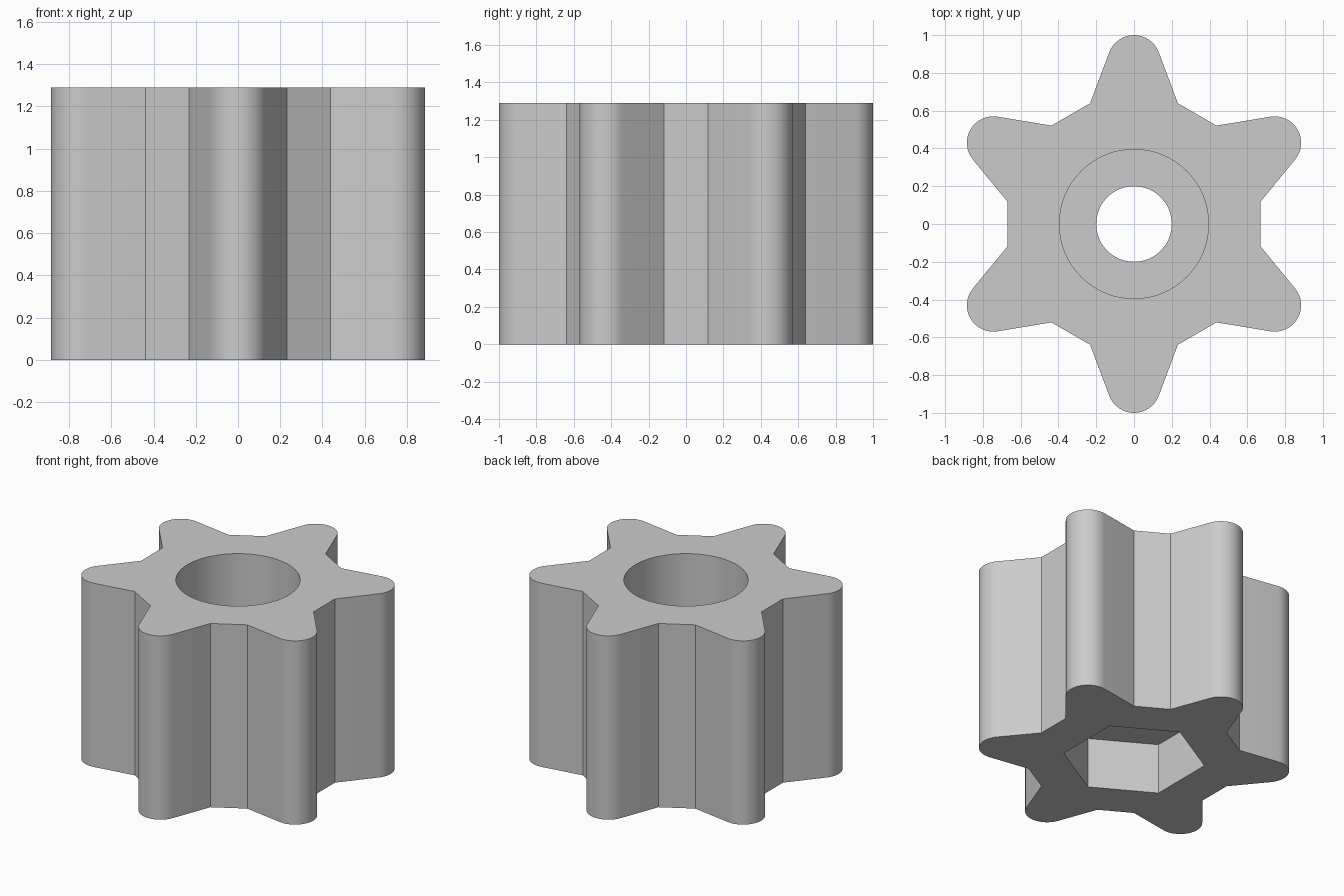
import bpy
import bmesh
from math import cos, sin, radians, pi

HEIGHT = 1.29
LOBES = 6
TIP_CENTRE, TIP_RADIUS = 0.86, 0.14     # rounded lobe ends
ROOT_RADIUS, ROOT_ANGLE = 0.68, 20      # corners where flanks meet the core
BORE_RADIUS, BORE_DEPTH = 0.395, 0.56   # round recess in the top
HOLE_RADIUS = 0.2                       # through hole
HEX_RADIUS, HEX_DEPTH = 0.454, 0.355    # hexagonal nut pocket underneath

old = bpy.data.objects.get("Cube")
if old:
    bpy.data.objects.remove(old, do_unlink=True)


def polar(r, degrees):
    return r * cos(radians(degrees)), r * sin(radians(degrees))


def circle(r, sides, start=0):
    return [polar(r, start + 360 * i / sides) for i in range(sides)]


def star_outline():
    points = []
    for lobe in range(LOBES):
        axis = 90 + lobe * 360 / LOBES
        cx, cy = polar(TIP_CENTRE, axis)
        points.append(polar(ROOT_RADIUS, axis - ROOT_ANGLE))
        for step in range(17):
            dx, dy = polar(TIP_RADIUS, axis - 70 + 140 * step / 16)
            points.append((cx + dx, cy + dy))
        points.append(polar(ROOT_RADIUS, axis + ROOT_ANGLE))
    return points


bm = bmesh.new()


def wall(outline, z0, z1):
    """Vertical wall along an outline; returns its bottom and top edge loops."""
    n = len(outline)
    rings = [[bm.verts.new((x, y, z)) for x, y in outline] for z in (z0, z1)]
    low, high = rings
    for i in range(n):
        j = (i + 1) % n
        bm.faces.new((low[i], low[j], high[j], high[i]))
    return [[bm.edges.get((r[i], r[(i + 1) % n])) for i in range(n)] for r in rings]


def ring_face(outer, inner):
    """Flat face between two loops at one height."""
    bmesh.ops.triangle_fill(bm, edges=outer + inner, use_beauty=True)


# Star body, top bore, through hole and hexagonal pocket
body_low, body_high = wall(star_outline(), 0, HEIGHT)
bore_low, bore_high = wall(circle(BORE_RADIUS, 64), HEIGHT - BORE_DEPTH, HEIGHT)
hole_low, hole_high = wall(circle(HOLE_RADIUS, 64), HEX_DEPTH, HEIGHT - BORE_DEPTH)
hex_low, hex_high = wall(circle(HEX_RADIUS, 6, 90), 0, HEX_DEPTH)

# Flat faces: top, bore floor, pocket floor, underside
ring_face(body_high, bore_high)
ring_face(bore_low, hole_high)
ring_face(hex_high, hole_low)
ring_face(body_low, hex_low)
bmesh.ops.recalc_face_normals(bm, faces=bm.faces[:])

mesh = bpy.data.meshes.new("star_knob")
bm.to_mesh(mesh)
bm.free()
knob = bpy.data.objects.new("star_knob", mesh)
bpy.context.collection.objects.link(knob)

# Single plain grey
grey = bpy.data.materials.new("plain_grey")
grey.use_nodes = True
colour = (0.6, 0.6, 0.6, 1)
grey.diffuse_color = colour
grey.node_tree.nodes["Principled BSDF"].inputs["Base Color"].default_value = colour
mesh.materials.append(grey)

# Smooth round surfaces, sharp corners
bpy.ops.object.select_all(action="DESELECT")
knob.select_set(True)
bpy.context.view_layer.objects.active = knob
bpy.ops.object.shade_smooth_by_angle(angle=pi / 6)
